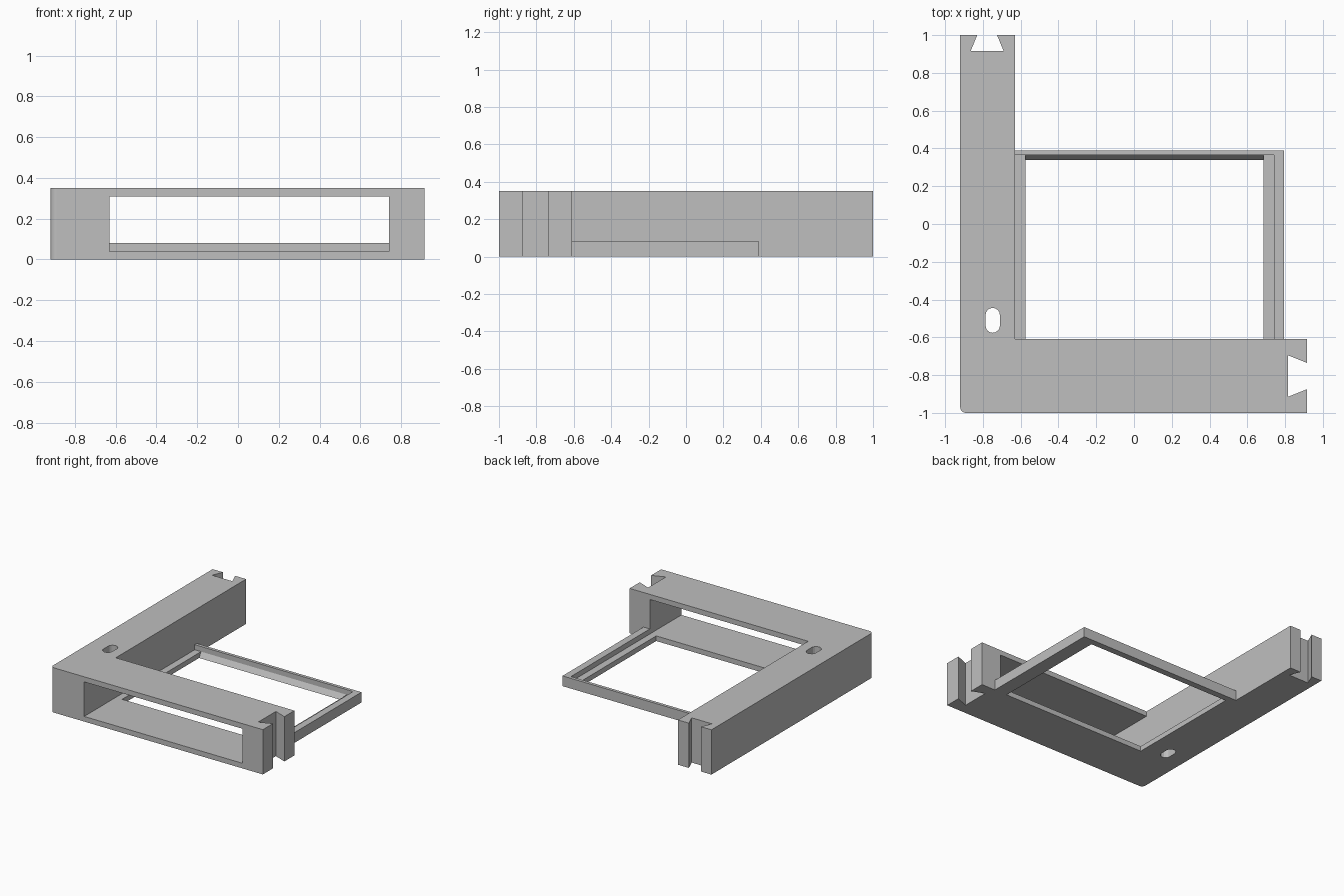
import bpy, bmesh, math

cube = bpy.data.objects.get("Cube")
if cube:
    bpy.data.objects.remove(cube, do_unlink=True)

grey = bpy.data.materials.new("light grey plastic")
grey.use_nodes = True
COLOUR = (0.52, 0.52, 0.52, 1)
grey.diffuse_color = COLOUR
grey.node_tree.nodes["Principled BSDF"].inputs["Base Color"].default_value = COLOUR

HEIGHT = 0.35
FLOOR = 0.04      # ledge and window sill level
RIM = 0.08        # tray rim level


def prism(name, outline, low, high, axis="z"):
    """Extrude an outline: (x, y) along z, or (y, z) along x."""
    place = (lambda p, t: (p[0], p[1], t)) if axis == "z" else (lambda p, t: (t, p[0], p[1]))
    bm = bmesh.new()
    face = bm.faces.new([bm.verts.new(place(p, low)) for p in outline])
    top = bmesh.ops.extrude_face_region(bm, geom=[face])["geom"]
    shift = (0, 0, high - low) if axis == "z" else (high - low, 0, 0)
    bmesh.ops.translate(bm, vec=shift, verts=[v for v in top if isinstance(v, bmesh.types.BMVert)])
    bmesh.ops.recalc_face_normals(bm, faces=bm.faces[:])
    mesh = bpy.data.meshes.new(name)
    bm.to_mesh(mesh)
    bm.free()
    mesh.materials.append(grey)
    ob = bpy.data.objects.new(name, mesh)
    bpy.context.collection.objects.link(ob)
    return ob


def rect(x0, x1, y0, y1):
    return [(x0, y0), (x1, y0), (x1, y1), (x0, y1)]


def arc(cx, cy, r, start, end, steps):
    angles = [math.radians(start + (end - start) * i / steps) for i in range(steps + 1)]
    return [(cx + r * math.cos(a), cy + r * math.sin(a)) for a in angles]


def cut(ob, cutters):
    for c in cutters:
        mod = ob.modifiers.new("cut", "BOOLEAN")
        mod.operation, mod.solver, mod.object = "DIFFERENCE", "EXACT", c
    bpy.context.view_layer.update()
    graph = bpy.context.evaluated_depsgraph_get()
    mesh = bpy.data.meshes.new_from_object(ob.evaluated_get(graph))
    ob.modifiers.clear()
    ob.data = mesh
    for c in cutters:
        bpy.data.objects.remove(c, do_unlink=True)


# L-shaped body with a rounded outer corner and a dovetail socket in each end
body_outline = arc(-0.89, -0.97, 0.03, 180, 270, 6) + [
    (0.915, -1), (0.915, -0.875), (0.815, -0.915), (0.815, -0.695), (0.915, -0.735),
    (0.915, -0.61), (-0.63, -0.61),
    (-0.63, 1), (-0.725, 1), (-0.69, 0.915), (-0.865, 0.915), (-0.83, 1), (-0.92, 1)]
body = prism("corner_body", body_outline, 0, HEIGHT)

# Window through the front arm and slot through the side arm
slot = arc(-0.748, -0.482, 0.038, 0, 180, 8) + arc(-0.748, -0.538, 0.038, 180, 360, 8)
cut(body, [
    prism("window_cutter", rect(-0.63, 0.74, -1.1, -0.5), FLOOR, 0.31),
    prism("slot_cutter", slot, -0.1, HEIGHT + 0.1)])

# Tray frame: recessed ledge, opening with a sloped back edge
tray = prism("tray_frame", rect(-0.63, 0.795, -0.61, 0.39), 0, RIM)
slope = 0.025 / FLOOR
opening = [(-0.7, -0.04), (0.34 - 0.04 * slope, -0.04), (0.365, FLOOR),
           (0.365, 0.2), (-0.7, 0.2)]
cut(tray, [
    prism("recess_cutter", rect(-0.7, 0.74, -0.7, 0.365), FLOOR, 0.2),
    prism("opening_cutter", opening, -0.575, 0.685, "x")])
